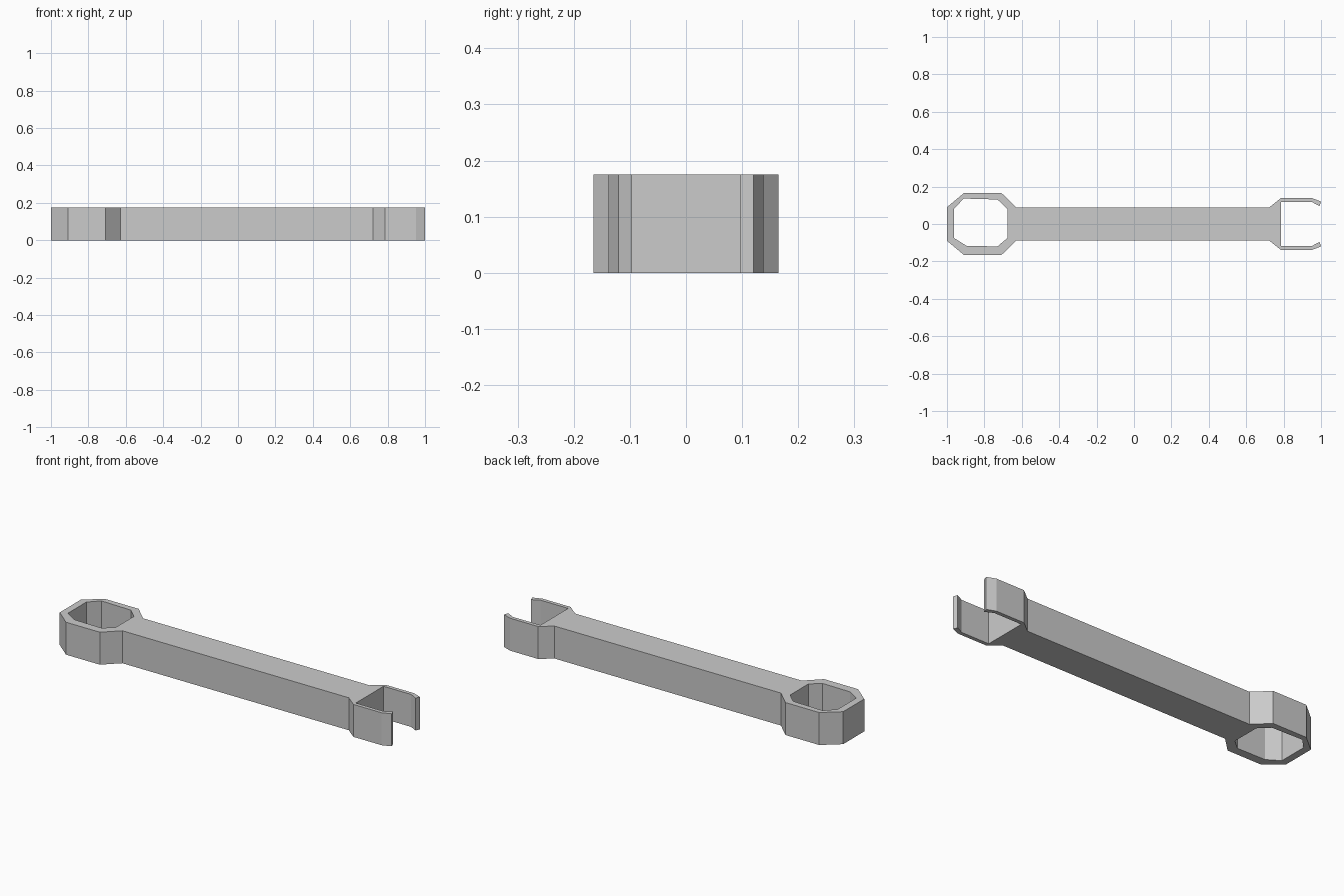
import bpy, bmesh

if "Cube" in bpy.data.objects:
    bpy.data.objects.remove(bpy.data.objects["Cube"])

HEIGHT = 0.175

# Ring end: outer octagon and slightly uneven inner hole, in matching order
ring_half = [(-0.628, 0.088), (-0.708, 0.165), (-0.91, 0.165), (-1.0, 0.09)]
ring_outer = ring_half + [(x, -y) for x, y in reversed(ring_half)]
ring_inner = [(-0.677, 0.08), (-0.73, 0.131), (-0.91, 0.136), (-0.962, 0.082),
              (-0.962, -0.075), (-0.895, -0.117), (-0.73, -0.12), (-0.677, -0.075)]

# Open end: one jaw, outer and inner edges from root to tip
jaw_outer = [(0.785, 0.138), (0.953, 0.138), (1.0, 0.12)]
jaw_inner = [(0.785, 0.118), (0.95, 0.118), (0.992, 0.096)]
neck = (0.722, 0.088)


def flip(p):
    return (p[0], -p[1])


# Plan faces: ring segments, handle, flared neck, mirrored jaws
faces = []
for i in range(8):
    j = (i + 1) % 8
    faces.append([ring_outer[i], ring_outer[j], ring_inner[j], ring_inner[i]])
faces.append([ring_outer[7], flip(neck), neck, ring_outer[0]])
faces.append([neck, flip(neck), flip(jaw_outer[0]), flip(jaw_inner[0]),
              jaw_inner[0], jaw_outer[0]])
for i in range(2):
    quad = [jaw_outer[i], jaw_inner[i], jaw_inner[i + 1], jaw_outer[i + 1]]
    faces += [quad, [flip(p) for p in reversed(quad)]]

# Extrude the plan into a solid wrench
bm = bmesh.new()
verts = {}
for f in faces:
    for p in f:
        if p not in verts:
            verts[p] = bm.verts.new((p[0], p[1], 0))
    bm.faces.new([verts[p] for p in f])
base = bm.faces[:]
ext = bmesh.ops.extrude_face_region(bm, geom=base, use_keep_orig=True)
top = [g for g in ext["geom"] if isinstance(g, bmesh.types.BMVert)]
bmesh.ops.translate(bm, verts=top, vec=(0, 0, HEIGHT))
bmesh.ops.recalc_face_normals(bm, faces=bm.faces[:])

mesh = bpy.data.meshes.new("wrench")
bm.to_mesh(mesh)
bm.free()
bpy.context.collection.objects.link(bpy.data.objects.new("wrench", mesh))
